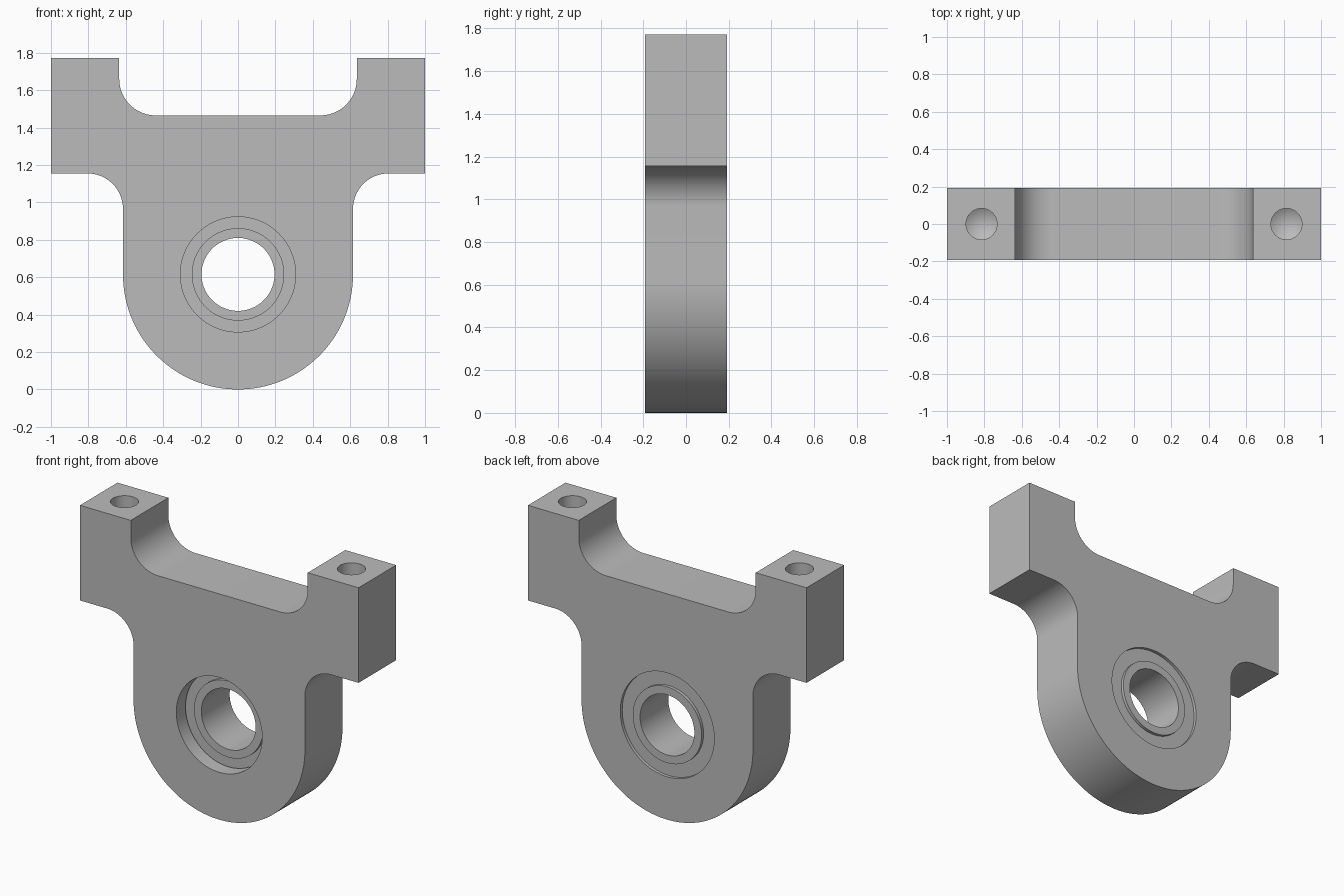
import bpy
import bmesh
from math import sin, cos, pi, radians
from mathutils import Matrix, Vector

old = bpy.data.objects.get("Cube")
if old:
    bpy.data.objects.remove(old, do_unlink=True)

HALF = 0.1925         # half the plate depth
AXIS = 0.615          # height of the bore, also the radius of the rounded base
TOP = 1.772
LIP = 0.095           # depth of the front lip
SEGMENTS = 96

grey = bpy.data.materials.new("plain grey")
grey.use_nodes = True
colour = (0.5, 0.5, 0.5, 1)
grey.diffuse_color = colour
grey.node_tree.nodes["Principled BSDF"].inputs["Base Color"].default_value = colour


def make_object(name, bm):
    bmesh.ops.recalc_face_normals(bm, faces=bm.faces)
    mesh = bpy.data.meshes.new(name)
    bm.to_mesh(mesh)
    bm.free()
    mesh.materials.append(grey)
    obj = bpy.data.objects.new(name, mesh)
    bpy.context.collection.objects.link(obj)
    return obj


def arc(cx, cz, r, start, end, steps):
    angles = [radians(start + (end - start) * i / steps) for i in range(steps + 1)]
    return [(cx + r * cos(a), cz + r * sin(a)) for a in angles]


def revolve(name, profile, matrix, closed):
    """Spin (radius, height) points around local z, then place with matrix."""
    bm = bmesh.new()
    verts = [bm.verts.new((r, 0, h)) for r, h in profile]
    ends = verts[1:] + verts[:1] if closed else verts[1:]
    edges = [bm.edges.new(pair) for pair in zip(verts, ends)]
    bmesh.ops.spin(bm, geom=verts + edges, cent=(0, 0, 0), axis=(0, 0, 1),
                   angle=2 * pi, steps=SEGMENTS)
    bmesh.ops.remove_doubles(bm, verts=bm.verts, dist=1e-5)
    bm.transform(matrix)
    return make_object(name, bm)


def smooth(obj):
    bpy.ops.object.select_all(action="DESELECT")
    obj.select_set(True)
    bpy.context.view_layer.objects.active = obj
    bpy.ops.object.shade_smooth_by_angle(angle=radians(30))


# Housing outline: half profile from bottom centre to top centre, then mirrored
half = arc(0, AXIS, AXIS, -90, 0, 40)
half += arc(0.805, 0.965, 0.19, 180, 90, 20)
half += [(1, 1.155), (1, TOP), (0.635, TOP)]
half += arc(0.44, 1.66, 0.195, 0, -90, 20)
outline = half + [(-x, z) for x, z in reversed(half) if x > 1e-6]

bm = bmesh.new()
face = bm.faces.new([bm.verts.new((x, -HALF, z)) for x, z in outline])
extruded = bmesh.ops.extrude_face_region(bm, geom=[face])
bmesh.ops.translate(bm, vec=(0, 2 * HALF, 0),
                    verts=[v for v in extruded["geom"] if isinstance(v, bmesh.types.BMVert)])
housing = make_object("bearing_housing", bm)

# Local z of the bore runs from the front (-y) to the back (+y)
bore = Matrix.Translation(Vector((0, 0, AXIS))) @ Matrix.Rotation(-pi / 2, 4, "X")

# Stepped bore: narrow front lip, wide seat behind it
cutters = [revolve("bore_cutter",
                   [(0, -0.3), (0.308, -0.3), (0.308, -HALF + LIP),
                    (0.385, -HALF + LIP), (0.385, 0.3), (0, 0.3)], bore, False)]

# Blind drilled bolt holes with conical tips
for side, x in (("left", 0.815), ("right", -0.815)):
    cutters.append(revolve(side + "_bolt_hole_cutter",
                           [(0, 0.1), (0.083, 0.1), (0.083, -0.4), (0, -0.45)],
                           Matrix.Translation(Vector((x, 0, TOP))), False))

bpy.context.view_layer.objects.active = housing
for cutter in cutters:
    mod = housing.modifiers.new(cutter.name, "BOOLEAN")
    mod.operation = "DIFFERENCE"
    mod.solver = "EXACT"
    mod.object = cutter
    bpy.ops.object.modifier_apply(modifier=mod.name)
    bpy.data.objects.remove(cutter, do_unlink=True)
smooth(housing)

# Bearing: outer ring, recessed shield and inner ring in one section
front, back, dip = -HALF + LIP, HALF, 0.02
section = [(0.195, front), (0.247, front), (0.247, front + dip), (0.337, front + dip),
           (0.337, front), (0.385, front), (0.385, back), (0.337, back),
           (0.337, back - dip), (0.247, back - dip), (0.247, back), (0.195, back)]
smooth(revolve("bearing", section, bore, True))
